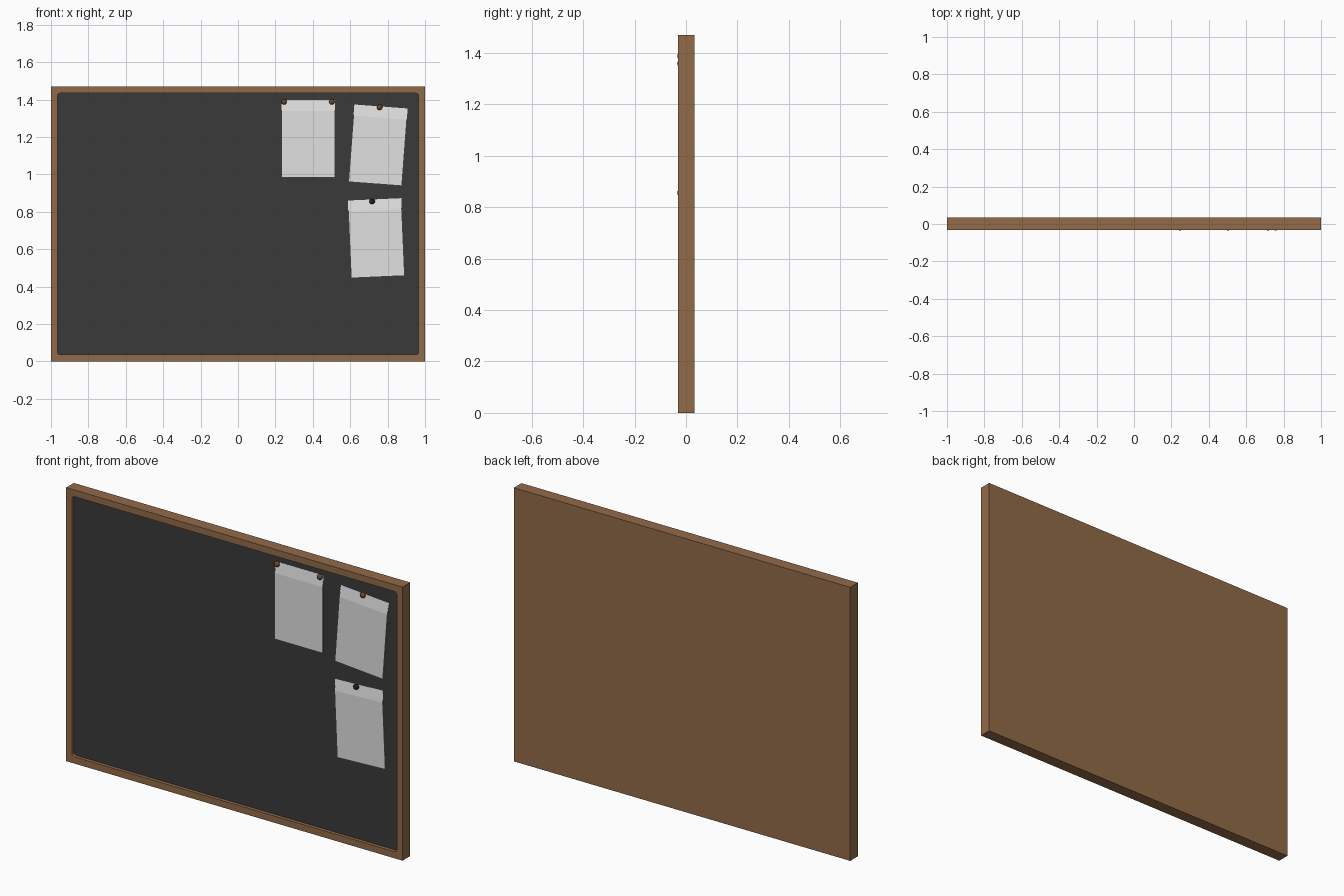
import bpy, bmesh, math
from mathutils import Matrix, Vector

if "Cube" in bpy.data.objects:
    bpy.data.objects.remove(bpy.data.objects["Cube"])


def material(name, rgb):
    m = bpy.data.materials.new(name)
    m.diffuse_color = (*rgb, 1)
    m.use_nodes = True
    m.node_tree.nodes["Principled BSDF"].inputs["Base Color"].default_value = m.diffuse_color
    return m


WOOD = material("brown wood", (0.29, 0.147, 0.066))
SLATE = material("dark slate", (0.042, 0.042, 0.042))
PAPER = material("white paper", (0.75, 0.75, 0.75))
PIN_BROWN = material("brown pin", (0.15, 0.065, 0.02))
PIN_BLACK = material("black pin", (0.015, 0.012, 0.01))

HEIGHT = 1.47
FRONT, BACK = -0.031, 0.034
BOARD_Y = -0.013          # surface of the recessed writing board


def finish(name, bm, mat):
    bmesh.ops.recalc_face_normals(bm, faces=bm.faces)
    mesh = bpy.data.meshes.new(name)
    bm.to_mesh(mesh)
    bm.free()
    ob = bpy.data.objects.new(name, mesh)
    mesh.materials.append(mat)
    bpy.context.collection.objects.link(ob)
    return ob


def box(name, lo, hi, mat, radius=0):
    """Box between two corners, optionally with corners rounded in the xz plane."""
    lo, hi = Vector(lo), Vector(hi)
    bm = bmesh.new()
    bmesh.ops.create_cube(bm, size=1, matrix=Matrix.Translation((lo + hi) / 2)
                          @ Matrix.Diagonal((*(hi - lo), 1)))
    if radius:
        edges = [e for e in bm.edges
                 if abs(e.verts[0].co.y - e.verts[1].co.y) > 1e-5]
        bmesh.ops.bevel(bm, geom=edges, offset=radius, segments=4,
                        profile=0.5, affect='EDGES')
    return finish(name, bm, mat)


# Wooden frame: solid slab with a shallow rounded pocket in the front
frame = box("frame", (-1, FRONT, 0), (1, BACK, HEIGHT), WOOD)
cutter = box("pocket_cutter", (-0.966, -0.1, 0.036),
             (0.966, BOARD_Y + 0.004, HEIGHT - 0.036), WOOD, 0.016)
cutter.hide_render = True
cut = frame.modifiers.new("pocket", 'BOOLEAN')
cut.operation = 'DIFFERENCE'
cut.solver = 'EXACT'
cut.object = cutter
bpy.context.view_layer.objects.active = frame
bpy.ops.object.modifier_apply(modifier=cut.name)
bpy.data.objects.remove(cutter)

# Slate board lying in the pocket
box("board", (-0.966, BOARD_Y, 0.036),
    (0.966, BOARD_Y + 0.006, HEIGHT - 0.036), SLATE, 0.016)


def sheet(name, x, z, degrees, width=0.286, height=0.415):
    """Paper sheet: pinned top strip leans out from the board, then hangs flat."""
    h = height / 2
    profile = [(h, BOARD_Y - 0.0005), (h - 0.06, BOARD_Y - 0.009),
               (-h, BOARD_Y - 0.009)]
    bm = bmesh.new()
    rows = [[bm.verts.new((s * width / 2, y + dy, zz)) for s in (-1, 1)]
            for dy, pts in ((0, profile), (0.0015, profile[::-1])) for zz, y in pts]
    for i, a in enumerate(rows):
        b = rows[(i + 1) % len(rows)]
        bm.faces.new((a[0], a[1], b[1], b[0]))
    for s in (0, 1):
        for i in (0, 1):
            bm.faces.new((rows[i][s], rows[i + 1][s], rows[4 - i][s], rows[5 - i][s]))
    bm.transform(Matrix.Translation((x, 0, z))
                 @ Matrix.Rotation(math.radians(-degrees), 4, 'Y'))
    return finish(name, bm, PAPER)


# Papers (positive angle = counter-clockwise seen from the front)
sheet("paper_left", 0.376, 1.19, 0)
sheet("paper_right", 0.749, 1.156, -4.3)
sheet("paper_lower", 0.739, 0.659, 2.5)


# Push pins: small flattened domes
def pin(name, x, z, mat):
    bm = bmesh.new()
    bmesh.ops.create_uvsphere(bm, u_segments=16, v_segments=10, radius=0.015,
                              matrix=Matrix.Translation((x, -0.0215, z))
                              @ Matrix.Diagonal((1, 0.84, 1, 1))
                              @ Matrix.Rotation(math.pi / 2, 4, 'X'))
    ob = finish(name, bm, mat)
    for p in ob.data.polygons:
        p.use_smooth = True


for i, (x, z, mat) in enumerate([(0.246, 1.388, PIN_BROWN), (0.502, 1.388, PIN_BROWN),
                                 (0.757, 1.358, PIN_BROWN), (0.717, 0.855, PIN_BLACK)]):
    pin(f"pin_{i + 1}", x, z, mat)
